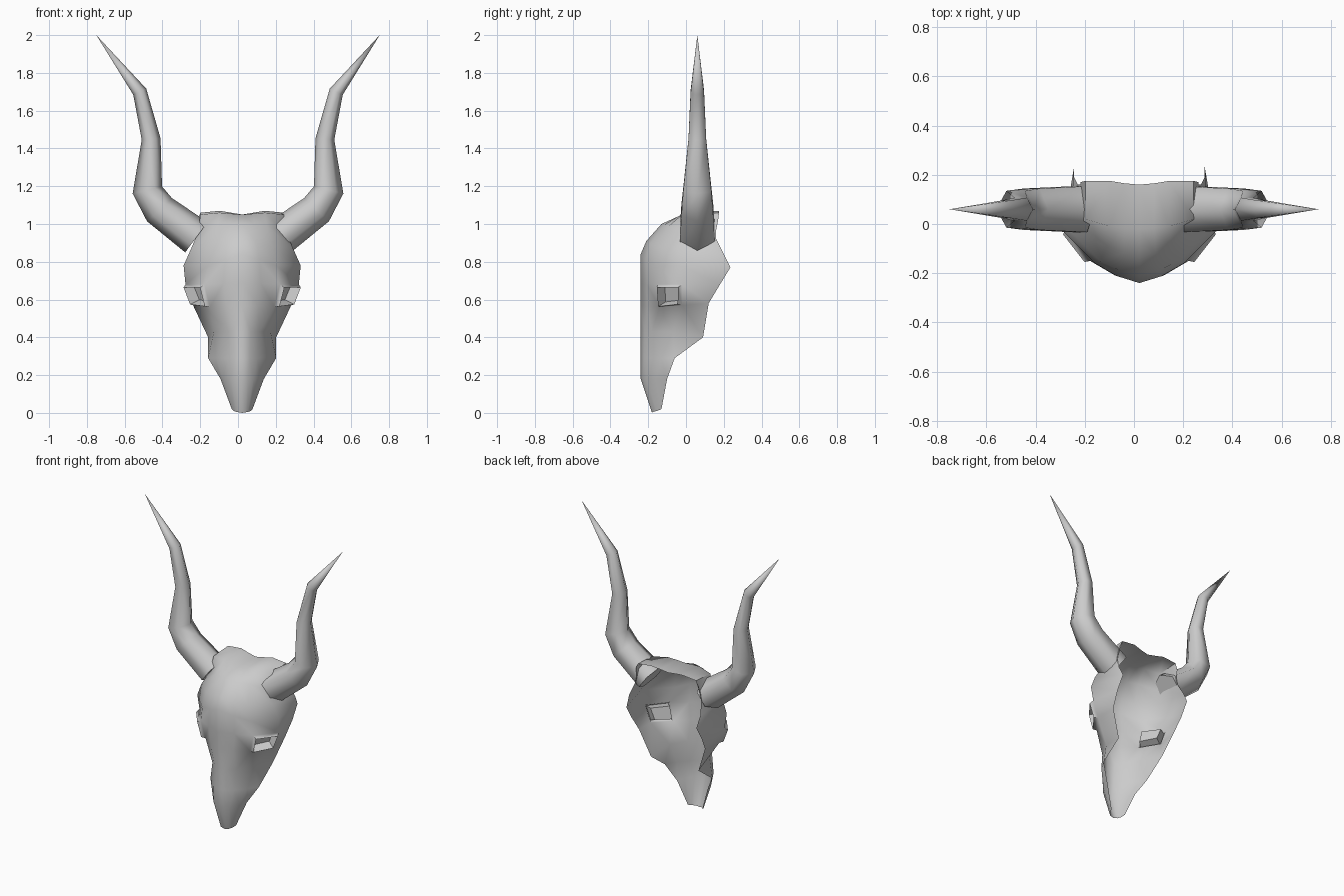
import bpy, bmesh, math
from mathutils import Vector

default_cube = bpy.data.objects.get("Cube")
if default_cube:
    bpy.data.objects.remove(default_cube, do_unlink=True)

# One bone colour for everything
bone = bpy.data.materials.new("bone_grey")
bone.use_nodes = True
grey = (0.6, 0.6, 0.6, 1)
bone.diffuse_color = grey
shader = next(node for node in bone.node_tree.nodes if node.type == 'BSDF_PRINCIPLED')
shader.inputs["Base Color"].default_value = grey


def finish(name, bm, smooth_angle):
    mesh = bpy.data.meshes.new(name)
    bm.to_mesh(mesh)
    bm.free()
    mesh.materials.append(bone)
    mesh.shade_smooth()
    mesh.set_sharp_from_angle(angle=math.radians(smooth_angle))
    obj = bpy.data.objects.new(name, mesh)
    bpy.context.scene.collection.objects.link(obj)
    return obj


# Skull: half of an open shell, rows from the crown down to the nose.
# Each row holds the ridge (y, z), cheek, side and back edge (x, y, z).
skull_rows = [
    ((.16, 1.05), (.12, .175, 1.07), (.22, .175, 1.06), (.24, .17, 1.02)),
    ((-.02, 1.05), (.12, -.01, 1.06), (.22, .02, 1.05), (.24, .16, .97)),
    ((-.13, 1), (.13, -.09, .99), (.24, 0, .94), (.25, .16, .92)),
    ((-.21, .91), (.16, -.15, .88), (.27, -.04, .87), (.27, .2, .84)),
    ((-.24, .84), (.18, -.16, .78), (.31, -.03, .78), (.265, .235, .77)),
    ((-.24, .69), (.2, -.15, .68), (.3, -.02, .68), (.265, .18, .68)),
    ((-.24, .57), (.17, -.14, .56), (.26, -.02, .57), (.25, .12, .58)),
    ((-.24, .43), (.09, -.18, .43), (.15, -.07, .43), (.18, .09, .4)),
    ((-.24, .29), (.08, -.19, .29), (.14, -.13, .29), (.18, -.06, .29)),
    ((-.24, .18), (.06, -.21, .18), (.1, -.16, .18), (.115, -.1, .18)),
    ((-.18, 0), (.03, -.175, .005), (.045, -.155, .01), (.055, -.13, .02)),
]
SOCKET_ROW, SOCKET_COLUMN = 5, 2

bm = bmesh.new()
grid = []
for (ridge_y, ridge_z), cheek, side, back in skull_rows:
    ridge, cheek = Vector((0, ridge_y, ridge_z)), Vector(cheek)
    nasal = ridge.lerp(cheek, .5)
    nasal.y = ridge.lerp(cheek, .35).y
    grid.append([bm.verts.new(p) for p in (ridge, nasal, cheek, side, back)])

socket = None
for r in range(len(grid) - 1):
    for c in range(len(grid[r]) - 1):
        face = bm.faces.new((grid[r][c], grid[r + 1][c],
                             grid[r + 1][c + 1], grid[r][c + 1]))
        if (r, c) == (SOCKET_ROW, SOCKET_COLUMN):
            socket = face

# Eye socket: raised rim around a sunken pocket
bm.normal_update()
for thickness, depth in ((.015, .025), (.012, -.06)):
    bmesh.ops.inset_individual(bm, faces=[socket], thickness=thickness, depth=depth)
    bm.normal_update()

skull = finish("skull", bm, 60)
skull.location.x = .022
mirror = skull.modifiers.new("mirror", 'MIRROR')
mirror.use_clip = True


# Horns: six-sided tapering tubes that twist upward to a point
def make_horn(name, sign):
    rings = [(.22, .93, .1), (.415, 1.075, .09), (.48, 1.18, .08),
             (.46, 1.45, .05), (.52, 1.7, .038)]
    tip = Vector((.75, .06, 2))
    centres = [Vector((x, .06, z)) for x, z, _ in rings] + [tip]
    bm = bmesh.new()
    loops = []
    for i, (_, _, radius) in enumerate(rings):
        along = (centres[i + 1] - centres[i]).normalized()
        if i:
            along += (centres[i] - centres[i - 1]).normalized()
            along.normalize()
        across = Vector((along.z, 0, -along.x))
        loop = []
        for k in range(6):
            a = k * math.pi / 3
            p = centres[i] + radius * (across * math.cos(a)
                                       + Vector((0, 1.08, 0)) * math.sin(a))
            loop.append(bm.verts.new((p.x * sign, p.y, p.z)))
        loops.append(loop)
    point = bm.verts.new((tip.x * sign, tip.y, tip.z))
    for k in range(6):
        n = (k + 1) % 6
        for low, high in zip(loops, loops[1:]):
            bm.faces.new((low[k], low[n], high[n], high[k]))
        bm.faces.new((loops[-1][k], loops[-1][n], point))
    bm.faces.new(loops[0])
    bmesh.ops.recalc_face_normals(bm, faces=bm.faces)
    return finish(name, bm, 70)


make_horn("left_horn", 1)
make_horn("right_horn", -1)
